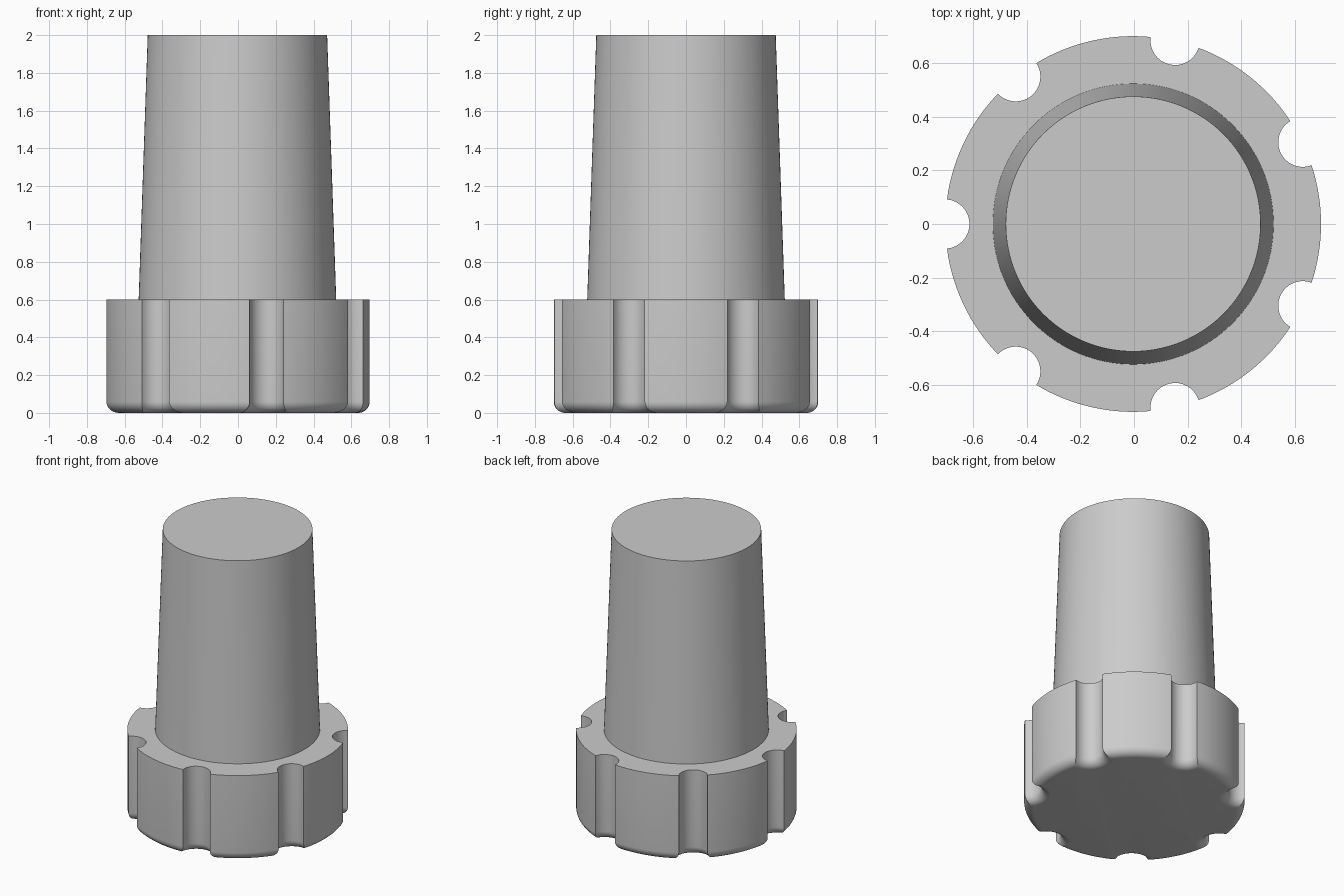
import bpy
import bmesh
from math import pi, cos, sin, acos, atan2

if "Cube" in bpy.data.objects:
    bpy.data.objects.remove(bpy.data.objects["Cube"], do_unlink=True)

GROOVES = 7
STEP = 2 * pi / GROOVES
OUTER = 0.70          # radius of the grip
GROOVE_CENTRE = 0.702
GROOVE_RADIUS = 0.092
FILLET = 0.06
SHIFT = -0.003        # centres the grip, which is shorter on its grooved side
BASE_TOP = 0.6

grey = bpy.data.materials.new("plain grey")
grey.use_nodes = True
colour = (0.6, 0.6, 0.6, 1)
grey.diffuse_color = colour
grey.node_tree.nodes["Principled BSDF"].inputs["Base Color"].default_value = colour


def grip_outline(inset):
    """Counterclockwise outline of the fluted grip, moved inward by inset."""
    ro, rg, c = OUTER - inset, GROOVE_RADIUS + inset, GROOVE_CENTRE
    half = acos((ro * ro + c * c - rg * rg) / (2 * ro * c))
    corner = atan2(ro * sin(half), ro * cos(half) - c)
    points = []
    for k in range(GROOVES):
        axis = pi + k * STEP
        n = 16
        for i in range(n):      # hollow arc of the groove
            t = axis + 2 * pi - corner - (2 * pi - 2 * corner) * i / n
            points.append((c * cos(axis) + rg * cos(t), c * sin(axis) + rg * sin(t)))
        for i in range(n):      # outer arc up to the next groove
            t = axis + half + (STEP - 2 * half) * i / n
            points.append((ro * cos(t), ro * sin(t)))
    return points


def circle(radius, n=128):
    return [(radius * cos(2 * pi * i / n), radius * sin(2 * pi * i / n)) for i in range(n)]


def loft(name, sections, close_bottom):
    """Skin a stack of (outline, height) sections and cap the ends."""
    bm = bmesh.new()
    rings = [[bm.verts.new((x + SHIFT, y, z)) for x, y in outline] for outline, z in sections]
    for low, high in zip(rings, rings[1:]):
        for i in range(len(low)):
            j = (i + 1) % len(low)
            bm.faces.new((low[i], low[j], high[j], high[i]))
    bm.faces.new(rings[-1])
    if close_bottom:
        bm.faces.new(rings[0][::-1])
    mesh = bpy.data.meshes.new(name)
    bm.to_mesh(mesh)
    bm.free()
    mesh.materials.append(grey)
    obj = bpy.data.objects.new(name, mesh)
    bpy.context.collection.objects.link(obj)
    bpy.ops.object.select_all(action="DESELECT")
    obj.select_set(True)
    bpy.context.view_layer.objects.active = obj
    bpy.ops.object.shade_smooth_by_angle(angle=pi / 6)
    return obj


# Fluted grip with a rounded bottom edge
STEPS = 8
sections = []
for s in range(STEPS + 1):
    a = pi / 2 * s / STEPS
    sections.append((grip_outline(FILLET * (1 - sin(a))), FILLET * (1 - cos(a))))
sections.append((grip_outline(0), BASE_TOP))
loft("fluted_grip", sections, True)

# Tapered plug standing on the grip
loft("tapered_plug", [(circle(0.523), BASE_TOP), (circle(0.475), 2.0)], False)
